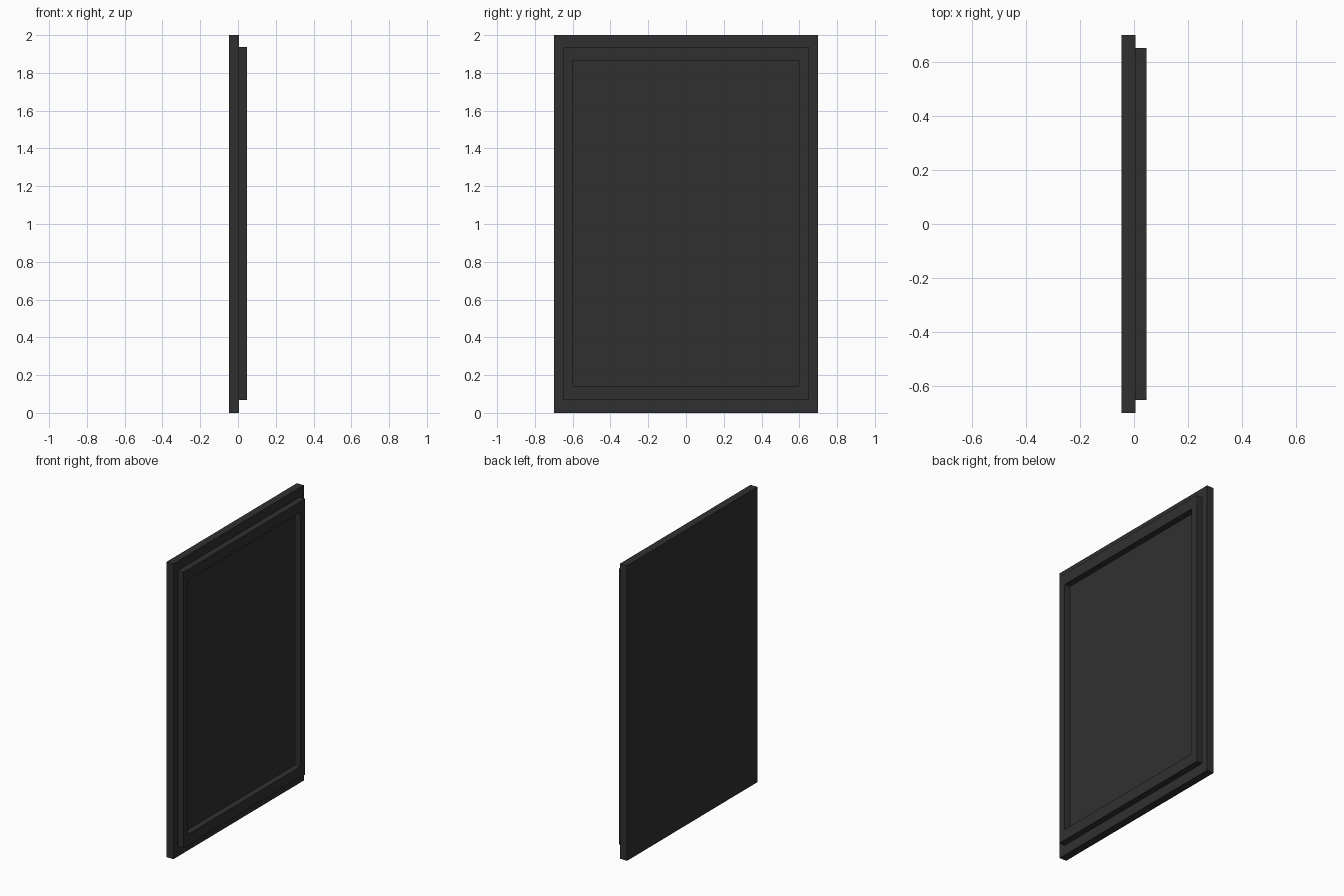
import bpy
import bmesh

if "Cube" in bpy.data.objects:
    bpy.data.objects.remove(bpy.data.objects["Cube"], do_unlink=True)

charcoal = bpy.data.materials.new("charcoal")
charcoal.use_nodes = True
colour = (0.03, 0.03, 0.03, 1)
charcoal.diffuse_color = colour
charcoal.node_tree.nodes["Principled BSDF"].inputs["Base Color"].default_value = colour


def box(name, x, y, z):
    """Box spanning the given (low, high) ranges."""
    bm = bmesh.new()
    bmesh.ops.create_cube(bm, size=1)
    for v in bm.verts:
        v.co = [r[0] if c < 0 else r[1] for c, r in zip(v.co, (x, y, z))]
    mesh = bpy.data.meshes.new(name)
    bm.to_mesh(mesh)
    bm.free()
    mesh.materials.append(charcoal)
    obj = bpy.data.objects.new(name, mesh)
    bpy.context.collection.objects.link(obj)
    return obj


BACK, SEAM, FACE = -0.047, 0.005, 0.047

# Flat door slab
box("door_slab", (BACK, SEAM), (-0.698, 0.698), (0, 2))

# Raised frame: a smaller block with its middle opened down to the slab
frame = box("raised_frame", (SEAM, FACE), (-0.651, 0.651), (0.068, 1.937))
bm = bmesh.new()
bm.from_mesh(frame.data)
ends = [f for f in bm.faces if abs(f.normal.x) > 0.9]
front = max(ends, key=lambda f: f.calc_center_median().x)
rear = min(ends, key=lambda f: f.calc_center_median().x)
bmesh.ops.delete(bm, geom=[rear], context="FACES_ONLY")
rim = bmesh.ops.inset_region(bm, faces=[front], thickness=0.05, use_even_offset=True)
for v in front.verts:
    v.co.y = 0.6 if v.co.y > 0 else -0.6
    v.co.z = 1.863 if v.co.z > 1 else 0.142

# Recessed panel, sunk to just proud of the slab
panel = bmesh.ops.extrude_discrete_faces(bm, faces=[front])["faces"][0]
for v in panel.verts:
    v.co.x = SEAM + 0.001
bmesh.ops.recalc_face_normals(bm, faces=bm.faces)
bm.to_mesh(frame.data)
bm.free()
